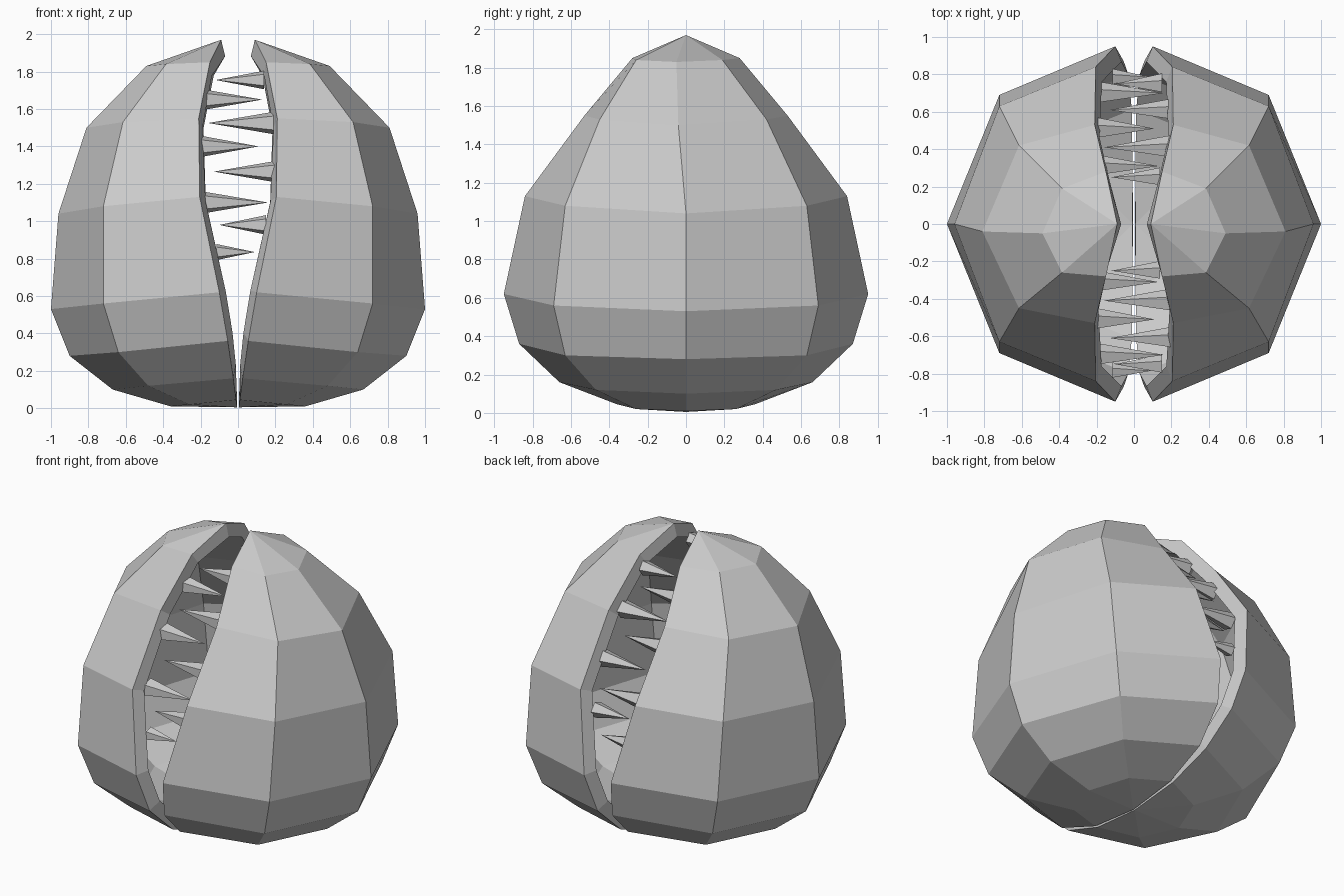
import bpy
import math

if "Cube" in bpy.data.objects:
    bpy.data.objects.remove(bpy.data.objects["Cube"])

# Right half meridian profiles: side (x, y, z), diagonal and gap edge, bottom to top
SIDE = [(.36, 0, .01), (.67, 0, .10), (.90, 0, .28), (1.0, 0, .53),
        (.96, 0, 1.04), (.81, -.04, 1.50), (.49, -.05, 1.83)]
DIAG = [(.26, .26, .02), (.48, .47, .12), (.64, .63, .30), (.72, .69, .56),
        (.72, .63, 1.08), (.615, .435, 1.53), (.385, .225, 1.84)]
EDGE = [(.01, .36, .045), (.025, .66, .16), (.055, .87, .36), (.10, .95, .62),
        (.205, .84, 1.13), (.21, .53, 1.55), (.15, .28, 1.85)]
BOTTOM, TOP = (.005, 0, .005), (.09, 0, 1.97)
SKEW = [0, 0, 0, 0, 0, -.015, -.035]   # slight lean of the diagonals at the crown


def flip(points):
    return [(x, -y, z) for x, y, z in points]


def lean(points):
    return [(x, y + s, z) for (x, y, z), s in zip(points, SKEW)]


def half_shell(name, side):
    columns = [flip(EDGE), lean(flip(DIAG)), SIDE, lean(DIAG), EDGE]
    n = len(SIDE)
    verts = [p for col in columns for p in col] + [BOTTOM, TOP]
    low, high = len(verts) - 2, len(verts) - 1
    faces = []
    for i in range(len(columns) - 1):
        a, b = i * n, (i + 1) * n
        faces.append((low, b, a))
        faces += [(a + j, b + j, b + j + 1, a + j + 1) for j in range(n - 1)]
        faces.append((a + n - 1, b + n - 1, high))
    if side < 0:
        faces = [f[::-1] for f in faces]
    mesh = bpy.data.meshes.new(name)
    mesh.from_pydata([(x * side, y, z) for x, y, z in verts], [], faces)
    obj = bpy.data.objects.new(name, mesh)
    bpy.context.collection.objects.link(obj)
    # Wall thickness, grown inward
    mod = obj.modifiers.new("wall", 'SOLIDIFY')
    mod.thickness = .09
    mod.offset = -1


half_shell("right_shell", 1)
half_shell("left_shell", -1)

# Teeth: base x, tip x, y distance, z, base radius
TEETH = [(.14, -.12, .25, 1.755, .052), (-.17, .13, .31, 1.65, .055),
         (.19, -.16, .41, 1.525, .063), (-.20, .11, .51, 1.40, .06),
         (.20, -.13, .61, 1.265, .06), (-.18, .16, .70, 1.10, .06),
         (.15, -.10, .75, .98, .055), (-.115, .09, .785, .835, .045)]

for row, s in (("front", -1), ("back", 1)):
    for i, (base, tip, y, z, r) in enumerate(TEETH):
        turn = math.pi / 2 if tip > base else -math.pi / 2
        bpy.ops.mesh.primitive_cone_add(
            vertices=5, radius1=r, radius2=0, depth=abs(tip - base),
            location=((base + tip) / 2, s * y, z), rotation=(0, turn, 0))
        bpy.context.object.name = f"{row}_tooth_{i + 1}"
